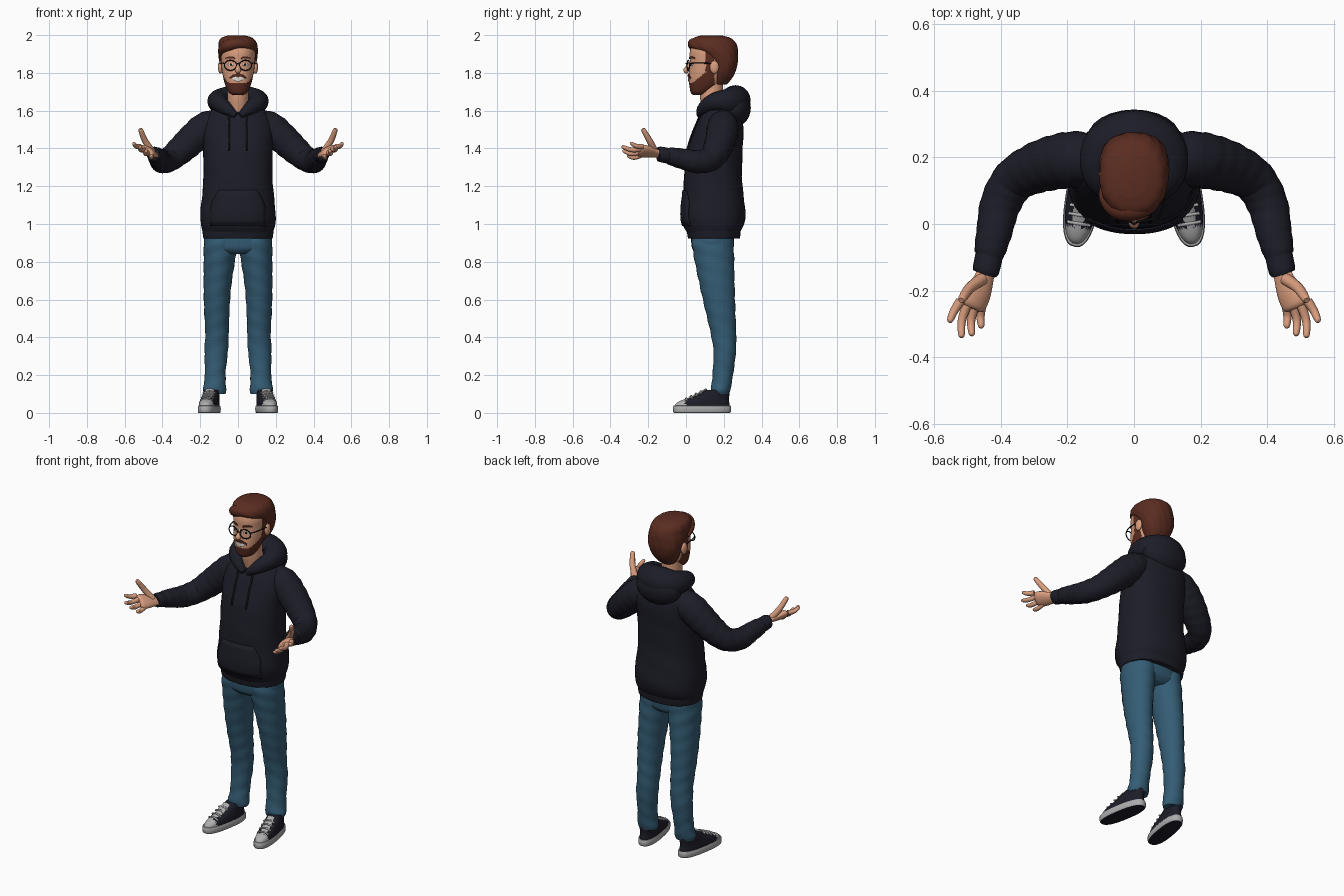
import bpy, bmesh, math
from mathutils import Vector
from mathutils.bvhtree import BVHTree

if "Cube" in bpy.data.objects:
    bpy.data.objects.remove(bpy.data.objects["Cube"])

COLORS = {"hoodie navy": (.012, .012, .021), "jeans blue": (.034, .108, .175), "skin": (.70, .34, .21),
          "hair auburn": (.105, .026, .015), "shoe grey": (.42, .42, .42), "teeth white": (.75, .73, .70),
          "frame black": (.008, .008, .009)}
MAT = {}
for n, c in COLORS.items():
    MAT[n] = bpy.data.materials.new(n)
    MAT[n].diffuse_color = (*c, 1)


def build(name, verts, faces, mats, rule=None, mirror=False, solid=0):
    """Mesh object from generated points; rule(centre, normal) picks the material slot."""
    me = bpy.data.meshes.new(name)
    me.from_pydata([tuple(v) for v in verts], [], faces)
    bm = bmesh.new()
    bm.from_mesh(me)
    bmesh.ops.recalc_face_normals(bm, faces=bm.faces)
    for f in bm.faces:
        f.smooth = True
        if rule:
            f.material_index = rule(f.calc_center_median(), f.normal)
    bm.to_mesh(me)
    bm.free()
    for m in mats.split(","):
        me.materials.append(MAT[m])
    ob = bpy.data.objects.new(name, me)
    bpy.context.collection.objects.link(ob)
    if solid:
        s = ob.modifiers.new("thickness", 'SOLIDIFY')
        s.thickness, s.offset = solid, 0
    if mirror:
        ob.modifiers.new("mirror", 'MIRROR').use_mirror_merge = False
    return BVHTree.FromPolygons([Vector(v) for v in verts], faces)


def spline(rows, k):
    """Smooth interpolation through rows of numbers."""
    out, n = [], len(rows)
    for i in range(n - 1):
        a, b, c, d = rows[max(i - 1, 0)], rows[i], rows[i + 1], rows[min(i + 2, n - 1)]
        for j in range(k):
            t = j / k
            out.append([.5 * (2 * q + (r - p) * t + (2 * p - 5 * q + 4 * r - s) * t * t
                              + (3 * q - p - 3 * r + s) * t ** 3) for p, q, r, s in zip(a, b, c, d)])
    return out + [list(rows[-1])]


def bridge(rings, sides):
    faces = [(i * sides + j, i * sides + (j + 1) % sides, (i + 1) * sides + (j + 1) % sides, (i + 1) * sides + j)
             for i in range(rings - 1) for j in range(sides)]
    return faces + [tuple(range(sides)), tuple(range((rings - 1) * sides, rings * sides))]


def loft(name, rows, mats, sides=32, k=5, power=2.0, ripple=(0, 0, 0), place=None, **kw):
    """Stack of horizontal rounded rings: x, y, z, rx, ry."""
    verts, rows = [], spline(rows, k)
    for x, y, z, rx, ry in rows:
        for j in range(sides):
            a = 2 * math.pi * j / sides
            c, s = math.cos(a), math.sin(a)
            m = 1 + ripple[0] * math.sin(a * ripple[1] + z * ripple[2])
            v = Vector((x + rx * m * math.copysign(abs(c) ** (2 / power), c),
                        y + ry * m * math.copysign(abs(s) ** (2 / power), s), z))
            verts.append(place(v) if place else v)
    return build(name, verts, bridge(len(rows), sides), mats, **kw)


def tube(name, rows, mats, sides=12, k=4, hint=(0, 0, 1), flat=1.0, wrinkle=0, **kw):
    """Tube along a path of x, y, z, radius."""
    rows, verts = spline(rows, k), []
    pts = [Vector(r[:3]) for r in rows]
    for i, p in enumerate(pts):
        t = (pts[min(i + 1, len(pts) - 1)] - pts[max(i - 1, 0)]).normalized()
        a = Vector(hint)
        a = (a - t * a.dot(t)).normalized()
        b = t.cross(a)
        for j in range(sides):
            w = 2 * math.pi * j / sides
            r = rows[i][3] * (1 + wrinkle * math.sin(i * 1.7 + 2 * math.sin(w)))
            verts.append(p + a * r * math.cos(w) + b * r * flat * math.sin(w))
    return build(name, verts, bridge(len(rows), sides), mats, **kw)


def ball(name, c, r, mats, **kw):
    rows = [(c[0], c[1], c[2] - r[2] * math.cos(math.pi * i / 14), r[0] * math.sin(math.pi * i / 14) + 1e-4,
             r[1] * math.sin(math.pi * i / 14) + 1e-4) for i in range(15)]
    return loft(name, rows, mats, sides=24, k=1, **kw)


def patch(name, tree, fn, mats, lift=.003, nu=16, nv=6, **kw):
    """Thin plate laid on the front of a surface; fn(u, v) gives x, z for u, v in -1..1."""
    verts = []
    for i in range(nu + 1):
        for j in range(nv + 1):
            x, z = fn(2 * i / nu - 1, 2 * j / nv - 1)
            hit = tree.ray_cast(Vector((x, -1, z)), Vector((0, 1, 0)))[0]
            verts.append((x, (hit.y if hit else .1) - lift, z))
    w = nv + 1
    faces = [(i * w + j, i * w + j + 1, (i + 1) * w + j + 1, (i + 1) * w + j) for i in range(nu) for j in range(nv)]
    build(name, verts, faces, mats, solid=.005, **kw)


def dome(u):
    return math.sqrt(max(0, 1 - u * u)) + .02


# Hoodie body, waistband, pocket
torso = loft("hoodie_body", [(0, .146, .955, .186, .14), (0, .145, 1.0, .197, .163), (0, .145, 1.06, .199, .17),
             (0, .145, 1.15, .19, .16), (0, .143, 1.25, .183, .153), (0, .155, 1.4, .184, .145),
             (0, .175, 1.5, .188, .13), (0, .183, 1.56, .172, .112), (0, .185, 1.61, .13, .085),
             (0, .175, 1.645, .085, .06)], "hoodie navy", sides=48, power=2.3, ripple=(.006, 3, 45))
loft("hoodie_waistband", [(0, .148, .922, .178, .134), (0, .148, .928, .184, .138), (0, .147, .965, .188, .143),
     (0, .147, .972, .184, .139)], "hoodie navy", sides=48, power=2.3)
patch("front_pocket", torso, lambda u, v: (u * (.145 - .045 * max(0, v) ** 1.5), 1.085 + .095 * v),
      "hoodie navy", lift=.004)

# Hood folded round the neck
half = [(.012, .072, 1.575, .016), (.06, .092, 1.61, .034), (.105, .15, 1.645, .05), (.085, .23, 1.65, .07)]
tube("hood_rim", half + [(0, .262, 1.655, .08)] + [(-x, y, z, r) for x, y, z, r in reversed(half)],
     "hoodie navy", sides=20, k=6)
ball("hood_back", (0, .258, 1.615), (.14, .085, .1), "hoodie navy")

# Drawstrings follow the chest
string = []
for z in (1.6, 1.55, 1.5, 1.45, 1.39):
    hit = torso.ray_cast(Vector((.048, -1, z)), Vector((0, 1, 0)))[0]
    string.append((.048, min(hit.y, .085) - .005, z, .0055))
tube("drawstring", string, "frame black", sides=8, hint=(1, 0, 0), mirror=True)

# Sleeves and cuffs
tube("sleeve", [(.1, .195, 1.54, .07), (.17, .195, 1.51, .083), (.235, .185, 1.455, .082), (.3, .165, 1.395, .075),
     (.36, .13, 1.345, .066), (.4, .06, 1.33, .061), (.418, -.02, 1.345, .054), (.433, -.085, 1.36, .046),
     (.437, -.1, 1.362, .036)], "hoodie navy", sides=24, k=6, wrinkle=.02, mirror=True)
tube("sleeve_cuff", [(.43, -.08, 1.358, .036), (.433, -.09, 1.36, .041), (.444, -.14, 1.37, .04),
     (.446, -.148, 1.371, .033)], "hoodie navy", sides=24, mirror=True)

# Hands with palms turned up
across = (.83, .1, .55)
tube("palm", [(.441, -.125, 1.37, .028), (.45, -.165, 1.374, .034), (.467, -.205, 1.382, .045),
     (.484, -.24, 1.388, .046), (.489, -.252, 1.39, .03)], "skin", sides=20, hint=across, flat=.48, mirror=True)
FINGERS = {"index_finger": [(.52, -.23, 1.41), (.54, -.262, 1.412), (.551, -.288, 1.426)],
           "middle_finger": [(.5, -.241, 1.396), (.516, -.29, 1.393), (.517, -.333, 1.408)],
           "ring_finger": [(.477, -.243, 1.38), (.488, -.29, 1.372), (.486, -.328, 1.386)],
           "little_finger": [(.455, -.235, 1.366), (.46, -.275, 1.352), (.458, -.305, 1.36)],
           "thumb": [(.455, -.165, 1.385), (.492, -.192, 1.44), (.515, -.225, 1.497)]}
for n, (a, b, c) in FINGERS.items():
    w = 1.3 if n == "thumb" else 1
    tip = Vector(c) + (Vector(c) - Vector(b)).normalized() * .008
    tube(n, [(*a, .0145 * w), (*b, .0125 * w), (*c, .0095 * w), (*tip, .003)], "skin", sides=12, k=5,
         hint=across, mirror=True)

# Jeans
loft("jeans_hips", [(0, .14, .84, .10, .08), (0, .14, .865, .165, .105), (0, .14, .9, .18, .112),
     (0, .142, .95, .176, .115)], "jeans blue", sides=40, power=2.3)
loft("jeans_leg", [(.122, .184, .1, .054, .046), (.124, .184, .125, .062, .052), (.122, .19, .165, .057, .053),
     (.12, .197, .22, .055, .055), (.115, .205, .33, .062, .06), (.111, .197, .43, .062, .068),
     (.112, .185, .52, .066, .077), (.11, .168, .65, .072, .09), (.101, .153, .78, .081, .102),
     (.092, .143, .88, .089, .11), (.09, .142, .93, .084, .108)], "jeans blue", sides=28, k=6,
     ripple=(.02, 2, 75), mirror=True)


# Sneakers, toes turned out
def foot(v):
    a = .165
    return Vector((.152 + v.x * math.cos(a) - v.y * math.sin(a), .085 + v.x * math.sin(a) + v.y * math.cos(a), v.z))


loft("shoe_sole", [(0, 0, 0, .047, .148), (0, 0, .006, .052, .155), (0, 0, .034, .052, .155), (0, 0, .038, .047, .15)],
     "shoe grey,hoodie navy", place=foot, power=2.5, k=2, rule=lambda c, n: int(n.z < -.8), mirror=True)
loft("shoe_upper", [(0, 0, .03, .048, .15), (0, .004, .05, .048, .143), (0, .016, .066, .046, .128),
     (0, .045, .085, .043, .1), (0, .07, .105, .041, .078), (0, .085, .122, .038, .062)],
     "hoodie navy,shoe grey", place=foot, power=2.3, sides=40,
     rule=lambda c, n: int(c.y - .16 * (c.x - .152) < -.012), mirror=True)
tube("shoe_tongue", [(*foot(Vector((0, y, z))), r) for y, z, r in
     ((-.098, .066, .018), (-.06, .08, .022), (-.02, .1, .024), (.022, .125, .022))],
     "shoe grey", hint=(1, 0, 0), flat=.25, mirror=True)
for i in range(4):
    y, z = -.085 + i * .026, .072 + i * .0125
    tube(f"shoe_lace_{i + 1}", [(*foot(Vector((x, y, z + h))), .005) for x, h in ((-.034, -.006), (0, .006), (.034, -.006))],
         "shoe grey", sides=8, mirror=True)

# Neck and head with beard and sideburns
loft("neck", [(0, .16, 1.56, .058, .06), (0, .147, 1.62, .057, .063), (0, .135, 1.68, .056, .062),
     (0, .135, 1.75, .055, .06)], "skin")


def beard(c, n):
    jaw = c.y < .15 and c.z < 1.745 + .8 * max(0, c.y - .03)
    return int(jaw or (.105 < c.y < .145 and c.z > 1.8))


head = loft("head", [(0, .068, 1.682, .025, .028), (0, .076, 1.695, .047, .05), (0, .092, 1.725, .064, .073),
            (0, .108, 1.77, .077, .093), (0, .124, 1.82, .086, .106), (0, .135, 1.86, .09, .114),
            (0, .137, 1.91, .092, .117), (0, .135, 1.95, .08, .1), (0, .135, 1.975, .045, .06)],
            "skin,hair auburn", sides=72, k=8, power=2.2, rule=beard)
tube("nose", [(0, .022, 1.855, .008), (0, .01, 1.832, .011), (0, .002, 1.813, .016), (0, .012, 1.803, .008)],
     "skin", hint=(1, 0, 0))
ball("ear", (.093, .15, 1.83), (.013, .024, .034), "skin", mirror=True)

# Smile, moustache, eyes, brows
patch("mouth_teeth", head, lambda u, v: (.034 * u, 1.766 + .012 * u * u + .011 * v * dome(u)), "teeth white", lift=.002)
patch("moustache", head, lambda u, v: (.044 * u, 1.789 - .016 * u * u + .007 * v * dome(u * .9)), "hair auburn", lift=.004)
patch("eye_white", head, lambda u, v: (.038 + .015 * u, 1.843 + .007 * v * dome(u)), "teeth white", lift=.0005, mirror=True)
patch("pupil", head, lambda u, v: (.037 + .006 * u, 1.843 + .006 * v * dome(u)), "frame black", lift=.002, mirror=True)
patch("eyebrow", head, lambda u, v: (.041 + .024 * u, 1.882 - .005 * u * u + .005 * v * dome(u * .9)),
      "hair auburn", lift=.003, mirror=True)

# Glasses
tube("glasses_rim", [(.04 + .032 * math.cos(a * math.pi / 12), .006 + .012 * (1 + math.cos(a * math.pi / 12)) / 2,
     1.84 + .027 * math.sin(a * math.pi / 12), .003) for a in range(25)], "frame black", sides=8, k=1,
     hint=(0, 1, 0), mirror=True)
tube("glasses_bridge", [(-.009, .005, 1.846, .003), (0, .0, 1.849, .003), (.009, .005, 1.846, .003)],
     "frame black", sides=8)
tube("glasses_temple", [(.07, .018, 1.85, .003), (.088, .06, 1.852, .003), (.097, .145, 1.85, .003)],
     "frame black", sides=8, mirror=True)

# Hair with a quiff swept to one side
loft("hair", [(0, .175, 1.738, .045, .04), (0, .187, 1.765, .065, .052), (0, .195, 1.8, .084, .064),
     (0, .2, 1.85, .097, .073), (0, .175, 1.9, .104, .1), (0, .152, 1.93, .104, .121), (-.002, .142, 1.96, .1, .12),
     (-.005, .138, 1.985, .083, .098), (-.008, .135, 1.998, .045, .055)], "hair auburn", sides=72, k=6,
     power=2.2, ripple=(.01, 15, 50))
tube("hair_quiff", [(.07, .075, 1.935, .014), (.045, .052, 1.946, .022), (0, .04, 1.955, .029),
     (-.05, .046, 1.945, .031), (-.084, .08, 1.922, .022), (-.093, .115, 1.89, .008)], "hair auburn", sides=16)

# Smooth shading with crisp edges
for ob in bpy.context.scene.objects:
    ob.select_set(True)
    bpy.context.view_layer.objects.active = ob
bpy.ops.object.shade_smooth_by_angle(angle=math.radians(45))

for m in bpy.data.materials:
    if m.users and not m.is_grease_pencil:
        m.use_nodes = True
        m.node_tree.nodes["Principled BSDF"].inputs["Base Color"].default_value = m.diffuse_color
